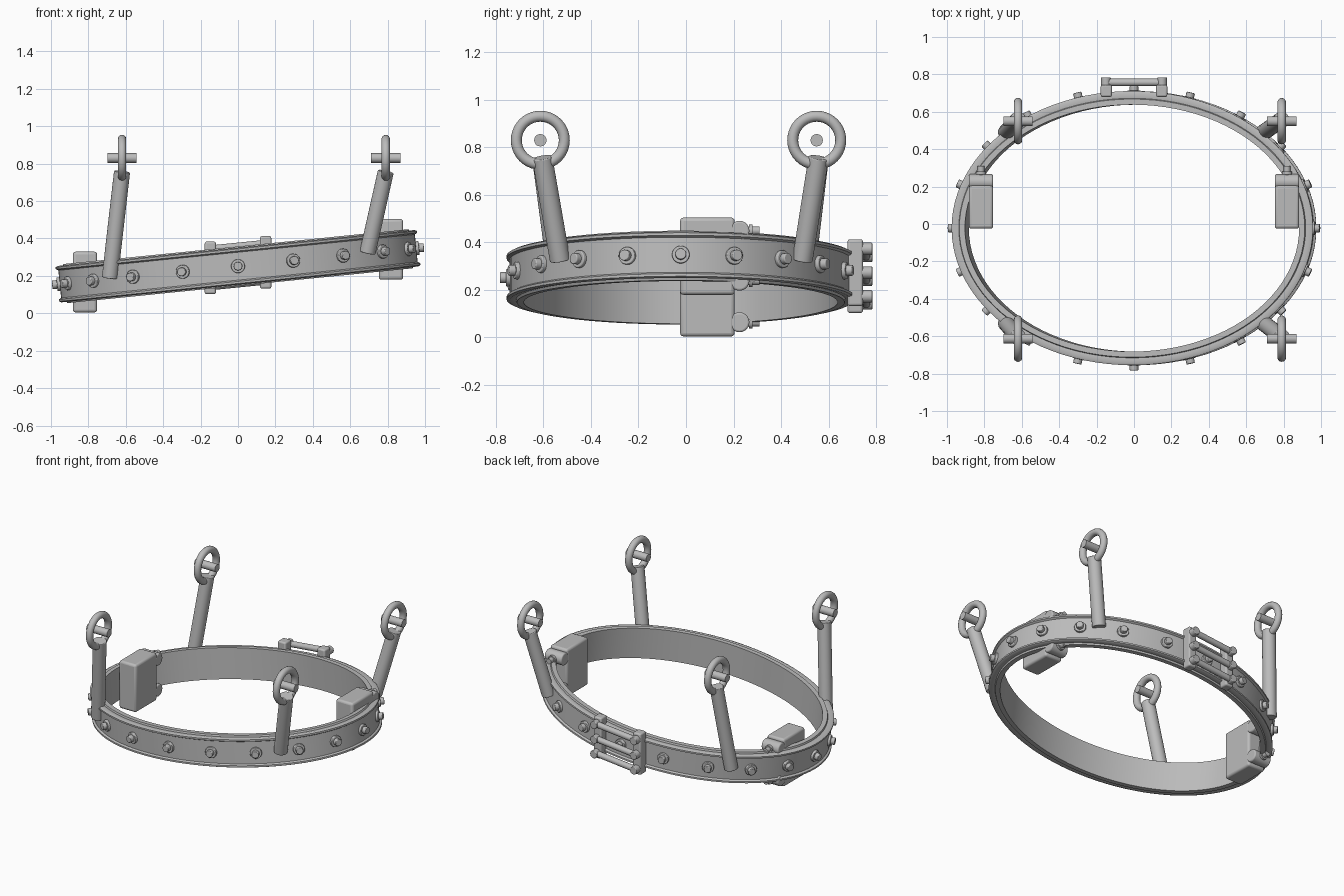
import bpy, bmesh
from math import sin, cos, tau, radians
from mathutils import Matrix, Vector

cube = bpy.data.objects.get("Cube")
if cube:
    bpy.data.objects.remove(cube)

metal = bpy.data.materials.new("grey_metal")
metal.use_nodes = True
GREY = (0.5, 0.5, 0.5, 1)
metal.diffuse_color = GREY
metal.node_tree.nodes["Principled BSDF"].inputs["Base Color"].default_value = GREY

RX, RY = 0.898, 0.66          # inner radii of the collar
TILT = Matrix.Translation((0, -0.022, 0.252)) @ Matrix.Rotation(radians(-5.75), 4, 'Y')


def finish(name, bm, matrix=Matrix(), bevel=0):
    bmesh.ops.recalc_face_normals(bm, faces=bm.faces)
    mesh = bpy.data.meshes.new(name)
    bm.to_mesh(mesh)
    bm.free()
    mesh.transform(matrix)
    mesh.materials.append(metal)
    ob = bpy.data.objects.new(name, mesh)
    bpy.context.collection.objects.link(ob)
    if bevel:
        mod = ob.modifiers.new("rounded_edges", 'BEVEL')
        mod.width, mod.segments = bevel, 3
    bpy.ops.object.select_all(action='DESELECT')
    ob.select_set(True)
    bpy.context.view_layer.objects.active = ob
    bpy.ops.object.shade_smooth_by_angle(angle=radians(35))
    return ob


def rod(bm, a, b, radius, sides=20):
    a, b = Vector(a), Vector(b)
    axis = b - a
    m = Matrix.Translation((a + b) / 2) @ axis.to_track_quat('Z', 'Y').to_matrix().to_4x4()
    bmesh.ops.create_cone(bm, cap_ends=True, segments=sides, radius1=radius,
                          radius2=radius, depth=axis.length, matrix=m)


def box(bm, centre, size):
    m = Matrix.Translation(centre) @ Matrix.Diagonal((*size, 1))
    bmesh.ops.create_cube(bm, size=1, matrix=m)


def sweep(bm, rings):
    """Join closed rings of points into a closed loop of faces."""
    rows = [[bm.verts.new(p) for p in ring] for ring in rings]
    for i, row in enumerate(rows):
        prev, n = rows[i - 1], len(row)
        for j in range(n):
            bm.faces.new((prev[j - 1], prev[j], row[j], row[j - 1]))


# Collar: oval band with an inner liner and a raised bead on each edge
upper = [(0, .105), (.03, .105), (.034, .094), (.060, .098),
         (.073, .092), (.073, .081), (.060, .074)]
profile = upper + [(d, -z) for d, z in reversed(upper)]
bm = bmesh.new()
sweep(bm, [[((RX + d) * cos(i * tau / 96), (RY + d) * sin(i * tau / 96), z)
            for d, z in profile] for i in range(96)])
finish("collar_band", bm, TILT)

# Studs around the band, each with a washer
bm = bmesh.new()
for i in range(20):
    c, s = cos(i * tau / 20), sin(i * tau / 20)
    foot = Vector(((RX + .055) * c, (RY + .055) * s, 0))
    out = Vector((c / RX, s / RY, 0)).normalized()
    rod(bm, foot, foot + out * .02, .037)
    rod(bm, foot, foot + out * .046, .023)
finish("studs", bm, TILT, bevel=.004)

# Four leaning posts, each topped by a ring and a cross pin
for side, foot_x, foot_z, top_x in (("right", -.685, .19, -.62), ("left", .693, .325, .79)):
    for end, foot_y, top_y in (("front", -.53, -.605), ("back", .49, .558)):
        name = f"{end}_{side}"
        bm = bmesh.new()
        rod(bm, (foot_x, foot_y, foot_z), (top_x, top_y, .757), .043, 24)
        finish(name + "_post", bm, bevel=.004)

        bm = bmesh.new()
        rings = []
        for i in range(40):
            a = i * tau / 40
            rings.append([(.023 * sin(b * tau / 14),
                           (.101 + .023 * cos(b * tau / 14)) * cos(a),
                           (.101 + .023 * cos(b * tau / 14)) * sin(a)) for b in range(14)])
        sweep(bm, rings)
        finish(name + "_ring", bm, Matrix.Translation((top_x, top_y - .008, .83)))

        bm = bmesh.new()
        rod(bm, (top_x - .078, top_y - .008, .83), (top_x + .078, top_y - .008, .83), .026)
        finish(name + "_pin", bm)

# Hinge boxes at both sides, with barrels and bolts behind
for side, x, z in (("right", -.818, .167), ("left", .818, .342)):
    bm = bmesh.new()
    box(bm, (x, .09, z), (.13, .23, .325))
    finish(side + "_hinge_box", bm, bevel=.015)
    bm = bmesh.new()
    for dz in (-.103, .107):
        rod(bm, (x - .064, .225, z + dz), (x + .064, .225, z + dz), .042)
    finish(side + "_hinge_barrels", bm, bevel=.008)
    bm = bmesh.new()
    for dz in (-.103, .107):
        rod(bm, (x, .24, z + dz), (x, .31, z + dz), .018)
        rod(bm, (x, .265, z + dz), (x, .28, z + dz), .027)
    finish(side + "_hinge_bolts", bm)

# Back buckle: two upright plates joined by three bars with end knobs
bm = bmesh.new()
for x in (-.148, .148):
    box(bm, (x, .712, .258 + x * .1), (.06, .065, .28))
finish("buckle_plates", bm, bevel=.01)
bm = bmesh.new()
for dz in (-.1, 0, .1):
    ends = [Vector((x, .757, .258 + x * .1 + dz)) for x in (-.15, .15)]
    rod(bm, *ends, .02)
    for p in ends:
        rod(bm, p - Vector((0, .03, 0)), p + Vector((0, .027, 0)), .026)
finish("buckle_bars", bm, bevel=.004)
